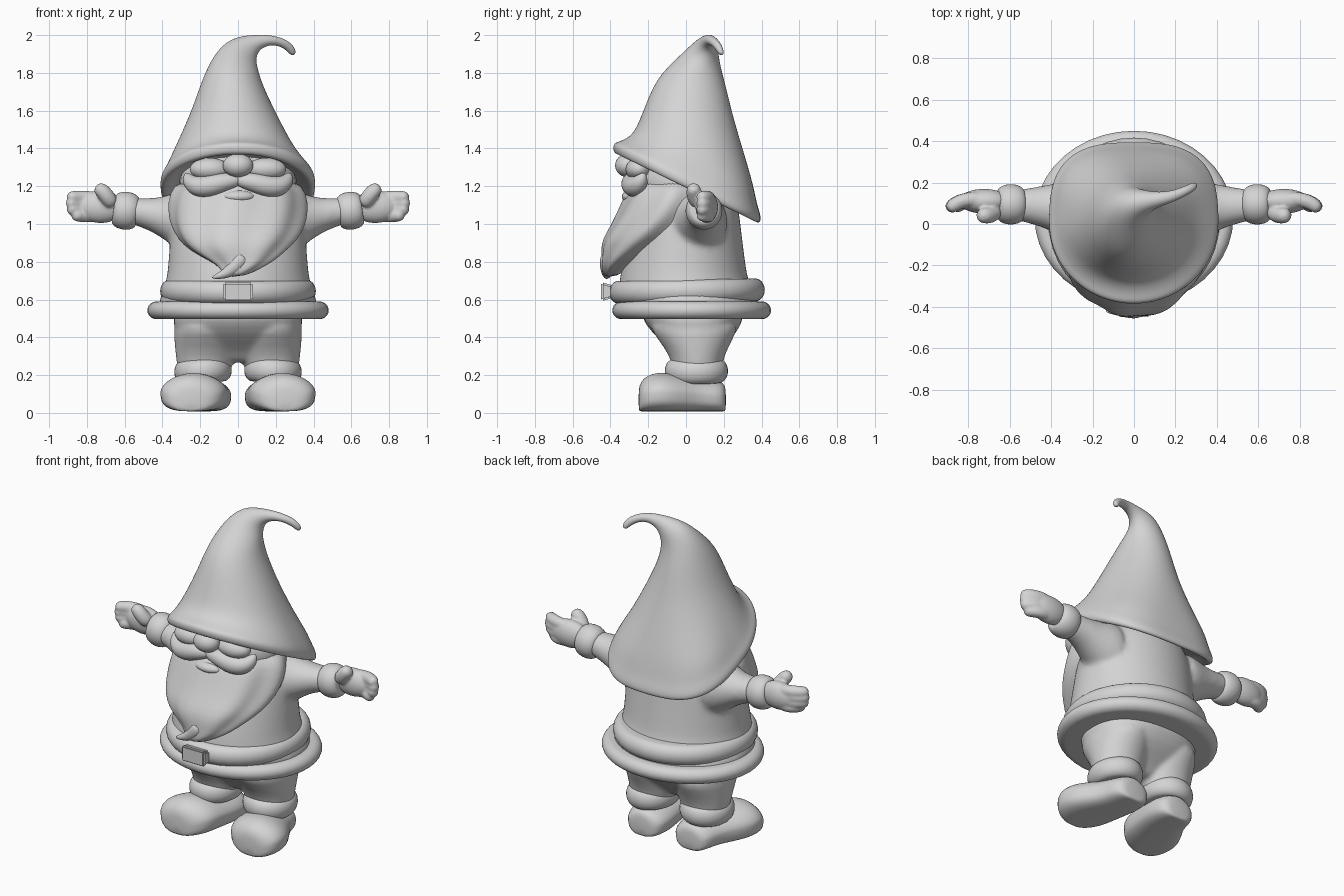
import bpy, bmesh
from math import sin, cos, pi, radians, copysign
from mathutils import Vector, Euler

old = bpy.data.objects.get("Cube")
if old:
    bpy.data.objects.remove(old, do_unlink=True)

clay = bpy.data.materials.new("plain_grey")
clay.use_nodes = True
grey = (0.66, 0.66, 0.66, 1)
clay.diffuse_color = grey
clay.node_tree.nodes["Principled BSDF"].inputs["Base Color"].default_value = grey


def finish(name, bm, subdivide=0):
    bmesh.ops.recalc_face_normals(bm, faces=bm.faces)
    mesh = bpy.data.meshes.new(name)
    bm.to_mesh(mesh)
    bm.free()
    mesh.materials.append(clay)
    mesh.shade_smooth()
    ob = bpy.data.objects.new(name, mesh)
    bpy.context.scene.collection.objects.link(ob)
    if subdivide:
        ob.modifiers.new("round", "SUBSURF").levels = subdivide
        ob.modifiers["round"].render_levels = subdivide
    return ob


def skin(name, rings, subdivide=1):
    """Bridge equal rings of points into a closed skin."""
    bm = bmesh.new()
    loops = [[bm.verts.new(p) for p in ring] for ring in rings]
    n = len(loops[0])
    for a, b in zip(loops, loops[1:]):
        for i in range(n):
            j = (i + 1) % n
            bm.faces.new((a[i], a[j], b[j], b[i]))
    bm.faces.new(loops[0])
    bm.faces.new(loops[-1])
    return finish(name, bm, subdivide)


def ellipse(centre, rx, ry, pitch=0, roll=0, n=32, wave=0, phase=0, front=1, back=1):
    """Oval ring; front and back below 1 make that half boxier."""
    turn = Euler((radians(pitch), radians(roll), 0))
    pts = []
    for i in range(n):
        t = 2 * pi * i / n
        k = 1 + wave * cos(8 * t + phase)
        e = back if sin(t) > 0 else front
        c, s = (copysign(abs(f) ** e, f) for f in (cos(t), sin(t)))
        p = Vector((rx * k * c, ry * k * s, 0))
        p.rotate(turn)
        pts.append(p + Vector(centre))
    return pts


def band(name, centre, rx, ry, half, puff, pitch=0, roll=0):
    """Rolled cloth band with an oval section."""
    turn = Euler((radians(pitch), radians(roll), 0))
    rings = []
    for i in range(-8, 9):
        t = pi * i / 16
        inset = puff * (1 - cos(t))
        lift = Vector((0, 0, half * sin(t)))
        lift.rotate(turn)
        rings.append(ellipse(Vector(centre) + lift, rx - inset, ry - inset, pitch, roll, 40))
    return skin(name, rings, 0)


def tube(name, path, n=16):
    """Tapering tube through (x, y, z, radius) points."""
    pts = [Vector(p[:3]) for p in path]
    rings = []
    for i, p in enumerate(pts):
        d = pts[min(i + 1, len(pts) - 1)] - pts[max(i - 1, 0)]
        q = d.to_track_quat('Z', 'Y')
        r = path[i][3]
        rings.append([p + q @ Vector((r * cos(2 * pi * k / n), r * sin(2 * pi * k / n), 0))
                      for k in range(n)])
    return skin(name, rings, 2)


def ball(name, centre, radii):
    bm = bmesh.new()
    bmesh.ops.create_uvsphere(bm, u_segments=32, v_segments=20, radius=1)
    for v in bm.verts:
        v.co = Vector(centre) + Vector(a * b for a, b in zip(v.co, radii))
    return finish(name, bm)


def fuse(name, parts, voxel, repeat):
    """Join overlapping parts and melt them into one soft surface."""
    with bpy.context.temp_override(active_object=parts[0], object=parts[0],
                                   selected_objects=parts, selected_editable_objects=parts):
        bpy.ops.object.join()
    ob = parts[0]
    ob.name = name
    melt = ob.modifiers.new("melt", "REMESH")
    melt.mode = 'VOXEL'
    melt.voxel_size = voxel
    melt.use_smooth_shade = True
    soft = ob.modifiers.new("soften", "SMOOTH")
    soft.factor = .5
    soft.iterations = repeat


# Tall hat with a tilted brim and a curled tip
hat = [  # x, y, z, rx, ry, pitch, roll
    (0, .02, 1.26, .26, .28, -26, 0),
    (0, .01, 1.20, .36, .385, -26, 0),
    (-.002, .0, 1.185, .395, .42, -26, 0),
    (-.002, .005, 1.205, .413, .438, -26, 0),
    (0, .005, 1.24, .41, .435, -26, 0),
    (0, .015, 1.27, .39, .4, -25, 0),
    (-.01, .03, 1.33, .355, .355, -22, 0),
    (-.02, .03, 1.42, .305, .305, -17, 0),
    (-.025, .02, 1.60, .22, .235, -10, 0),
    (-.033, .03, 1.75, .16, .185, -8, 3),
    (-.015, .065, 1.86, .122, .115, -8, 15),
    (.025, .1, 1.93, .09, .07, -5, 40),
    (.10, .115, 1.965, .04, .038, 0, 75),
    (.18, .13, 1.977, .024, .028, 0, 95),
    (.25, .16, 1.955, .024, .024, 0, 125),
    (.285, .18, 1.92, .022, .02, 0, 150),
    (.295, .188, 1.895, .012, .012, 0, 160),
]
skin("hat", [ellipse(h[:3], *h[3:], back=.7 if h[2] < 1.4 else .85 if h[2] < 1.5 else 1)
             for h in hat], 2)

# Head and face
ball("head", (0, -.02, 1.22), (.31, .27, .2))
ball("nose", (0, -.31, 1.31), (.08, .065, .062))
ball("lower_lip", (0, -.285, 1.145), (.09, .055, .035))

# Wavy beard tapering to an off-centre tip
beard = [  # x, y, z, rx, ry
    (0, -.05, 1.25, .31, .22), (0, -.055, 1.16, .355, .26), (0, -.085, 1.07, .365, .27),
    (0, -.135, .99, .35, .26), (0, -.2, .92, .315, .24), (0, -.27, .86, .255, .18),
    (.02, -.335, .81, .18, .11), (.02, -.375, .765, .105, .075), (-.03, -.405, .72, .06, .035),
]
skin("beard", [ellipse(b[:3], *b[3:], n=64, wave=.03, phase=i * .45)
               for i, b in enumerate(beard)])
tube("beard_curl", [(.03, -.4, .84, .055), (-.01, -.415, .78, .045),
                    (-.06, -.42, .735, .028), (-.14, -.42, .715, .008)])

# Coat with sleeves flowing out of the shoulders
coat = [  # y, z, rx, ry
    (.02, .52, .43, .375), (.02, .58, .43, .38), (-.015, .68, .38, .345), (-.01, .8, .37, .325),
    (0, .95, .36, .295), (.01, 1.05, .345, .275), (.01, 1.14, .31, .255), (.01, 1.24, .22, .18),
]
sleeve = [  # x, y, z, rz, ry
    (.2, .05, 1.0, .2, .2), (.33, .07, 1.02, .15, .14), (.41, .08, 1.035, .103, .11),
    (.5, .09, 1.06, .077, .085), (.62, .09, 1.075, .068, .07),
]
cloth = [skin("coat", [ellipse((0, y, z), rx, ry) for y, z, rx, ry in coat])]
for s in (1, -1):
    cloth.append(skin("sleeve", [ellipse((s * x, y, z), rz, ry, 0, 90)
                                 for x, y, z, rz, ry in sleeve], 0))
fuse("coat", cloth, .015, 10)

# Belt, skirt roll and buckle
band("belt", (0, .005, .645), .412, .412, .06, .05, pitch=1)
band("skirt_roll", (0, .03, .543), .48, .42, .047, .05)
bm = bmesh.new()
bmesh.ops.create_cube(bm, size=1)
for v in bm.verts:
    flare = .8 + .4 * (v.co.y < 0)
    v.co = Vector((v.co.x * .16, -.42 + v.co.y * .06, .642 + v.co.z * .085 * flare))
bmesh.ops.bevel(bm, geom=bm.edges[:], offset=.01, segments=2, affect='EDGES')
buckle = finish("buckle", bm)
bpy.context.view_layer.objects.active = buckle
buckle.select_set(True)
bpy.ops.object.shade_smooth_by_angle()

# Trousers: seat and legs in one piece
leg = [(.17, .04, .5, .17, .25), (.17, .045, .42, .17, .22), (.17, .055, .34, .164, .165),
       (.175, .06, .26, .15, .13), (.185, .06, .15, .12, .12)]
trousers = [skin("trousers", [ellipse((0, y, z), rx, ry, front=.85, back=.85)
            for y, z, rx, ry in [(.035, .56, .345, .28), (.035, .5, .345, .27),
                                 (.045, .42, .335, .225), (.05, .35, .28, .14),
                                 (.05, .3, .18, .09), (.05, .265, .12, .07)]])]
for s in (1, -1):
    trousers.append(skin("leg", [ellipse((s * x, y, z), rx, ry) for x, y, z, rx, ry in leg], 0))
fuse("trousers", trousers, .012, 8)

boot = [  # y, x, half width, height
    (.212, .165, .06, .12), (.2, .165, .1, .15), (.16, .165, .125, .165), (.08, .17, .137, .175),
    (0, .2, .158, .185), (-.08, .228, .177, .2), (-.15, .238, .177, .208),
    (-.205, .245, .155, .19), (-.238, .25, .115, .16), (-.252, .25, .06, .12),
]

# Paired parts
for side, s in (("left", 1), ("right", -1)):
    # Face
    ball(side + "_eye", (s * .15, -.25, 1.29), (.105, .07, .06))
    tube(side + "_moustache", [(-s * .02, -.29, 1.235, .03), (s * .07, -.295, 1.225, .05),
                               (s * .15, -.285, 1.2, .06), (s * .22, -.265, 1.195, .058),
                               (s * .265, -.235, 1.23, .04), (s * .275, -.22, 1.27, .012)])
    # Cuff and mitten-like hand
    band(side + "_sleeve_cuff", (s * .595, .095, 1.07), .1, .097, .064, .035, 0, 90 - s * 8)
    hand = [tube(side + "_hand", [(s * .66, .07, 1.1, .04), (s * .69, .045, 1.14, .043),
                                  (s * .72, .04, 1.18, .042), (s * .755, .04, 1.2, .028)]),
            ball("palm", (s * .725, .11, 1.09), (.125, .06, .085))]
    for k in range(4):
        z = 1.043 + k * .032
        reach = (.875, .9, .905, .9)[k]
        hand.append(tube("finger", [(s * .71, .115, z, .03), (s * .79, .125, z, .037),
                                    (s * (reach - .035), .1, z + .003, .037),
                                    (s * reach, .065, z + .003, .028)]))
    fuse(side + "_hand", hand, .008, 4)
    # Boot cuff and boot
    band(side + "_boot_cuff", (s * .185, .055, .222), .152, .167, .062, .045, 0, s * 4)
    skin(side + "_boot", [ellipse((s * x, y, h / 2 + .008), w, h / 2, pitch=90,
                                  front=.65, back=1.1) for y, x, w, h in boot])
